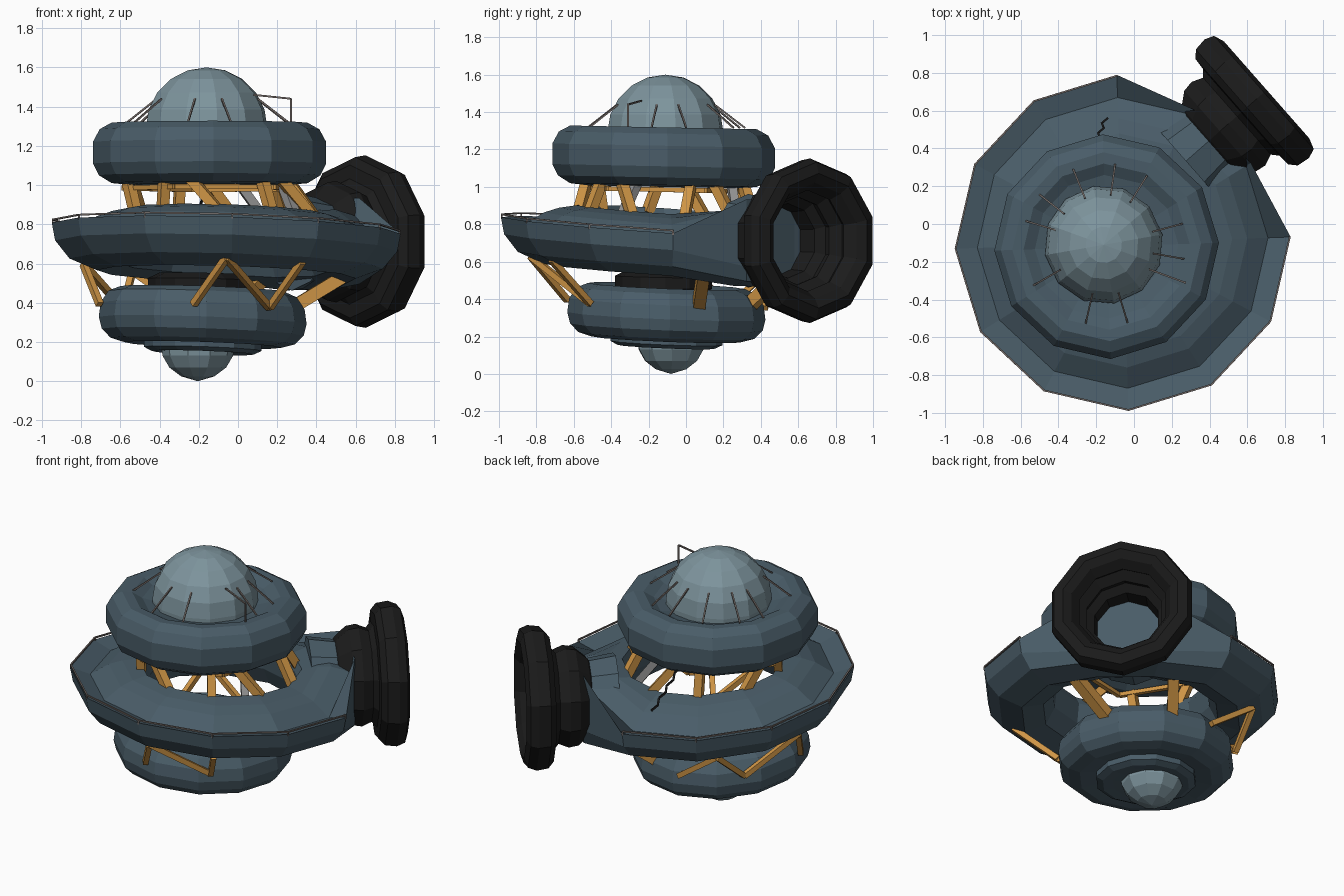
import bpy, bmesh
from math import sin, cos, radians, pi
from mathutils import Vector, Matrix

cube = bpy.data.objects.get("Cube")
if cube:
    bpy.data.objects.remove(cube)


def material(name, rgb):
    m = bpy.data.materials.new(name)
    m.use_nodes = True
    m.diffuse_color = (*rgb, 1)
    m.node_tree.nodes["Principled BSDF"].inputs["Base Color"].default_value = (*rgb, 1)
    return m


HULL = material("hull blue grey", (0.067, 0.108, 0.138))
DOME = material("dome pale blue", (0.205, 0.295, 0.335))
ORANGE = material("strut orange", (0.62, 0.3, 0.06))
BLACK = material("engine black", (0.011, 0.011, 0.011))
GREY = material("strut grey", (0.3, 0.3, 0.3))
RAIL = material("rail brown grey", (0.17, 0.145, 0.135))


def finish(name, bm, mat):
    bmesh.ops.remove_doubles(bm, verts=bm.verts, dist=0.0005)
    bmesh.ops.recalc_face_normals(bm, faces=bm.faces)
    mesh = bpy.data.meshes.new(name)
    bm.to_mesh(mesh)
    bm.free()
    mesh.materials.append(mat)
    ob = bpy.data.objects.new(name, mesh)
    bpy.context.collection.objects.link(ob)
    return ob


def lathe(name, profile, mat, place, segs=12, start=2, closed=False, shape=None):
    """Spin (radius, height) points round z, then place each point."""
    bm = bmesh.new()
    rings = []
    for i in range(segs):
        a = radians(start) + 2 * pi * i / segs
        ring = []
        for r, z in profile:
            if shape:
                r, z = shape(i, r, z)
            ring.append(bm.verts.new(place(Vector((r * cos(a), r * sin(a), z)))))
        rings.append(ring)
    n = len(profile)
    for i in range(segs):
        p, q = rings[i], rings[(i + 1) % segs]
        for j in range(n if closed else n - 1):
            k = (j + 1) % n
            bm.faces.new((p[j], q[j], q[k], p[k]))
    return finish(name, bm, mat)


def tilted(cx, cy, sx=0.0, sy=0.0):
    """Placement that moves to a centre and leans the part."""
    return lambda v: Vector((v.x + cx, v.y + cy, v.z + sx * v.x + sy * v.y))


def beams(name, pairs, width, mat):
    """Square bars between pairs of points, in one object."""
    bm = bmesh.new()
    for a, b in pairs:
        a, b = Vector(a), Vector(b)
        d = b - a
        m = (Matrix.Translation((a + b) / 2) @ d.to_track_quat('Z', 'Y').to_matrix().to_4x4()
             @ Matrix.Diagonal((width, width, d.length, 1)))
        bmesh.ops.create_cube(bm, size=1, matrix=m)
    return finish(name, bm, mat)


def polar(place, deg, r, z):
    a = radians(deg)
    return place(Vector((r * cos(a), r * sin(a), z)))


upper = tilted(-0.145, -0.12, 0, -0.02)
middle = tilted(-0.06, -0.10, -0.03, -0.067)
lower = tilted(-0.18, -0.105, -0.035, -0.04)
dome_at = tilted(-0.16, -0.11)

# Upper ring and its dome
lathe("upper_ring", [(0, 1.26), (0.3, 1.26), (0.38, 1.28), (0.44, 1.315), (0.5, 1.318),
                     (0.56, 1.285), (0.595, 1.22), (0.595, 1.11), (0.565, 1.05),
                     (0.5, 1.01), (0.4, 1.0), (0.3, 1.05), (0, 1.06)], HULL, upper)
quarter = [pi / 2 * i / 5 for i in range(6)]
lathe("upper_dome", [(0.315, 1.24)] + [(0.315 * cos(t), 1.29 + 0.31 * sin(t)) for t in quarter],
      DOME, dome_at, start=10)


# Broad middle ring, swelling into a cowl where the engine is mounted
def cowl(i, r, z):
    if i in (1, 2):
        t = (r - 0.455) / 0.43
        z += 0.2 * t if z > 0.7 else -0.07 * t
        r = min(r, 0.8)
    return r, z


lathe("middle_ring", [(0.89, 0.78), (0.873, 0.69), (0.80, 0.60), (0.66, 0.545),
                      (0.53, 0.58), (0.475, 0.69), (0.46, 0.82), (0.485, 0.87),
                      (0.58, 0.85), (0.66, 0.82), (0.77, 0.745)],
      HULL, middle, closed=True, shape=cowl)

# Lower ring, keel step, keel dome and dark core
lathe("lower_ring", [(0, 0.38), (0.27, 0.39), (0.33, 0.44), (0.42, 0.47), (0.48, 0.445),
                     (0.52, 0.385), (0.53, 0.31), (0.515, 0.25), (0.47, 0.205),
                     (0.4, 0.185), (0.3, 0.2), (0.3, 0.165), (0.26, 0.145),
                     (0.2, 0.15), (0, 0.16)], HULL, lower)
lathe("keel_dome", [(0.185, 0.17), (0.18, 0.13), (0.145, 0.07), (0.085, 0.025), (0, 0)],
      DOME, tilted(-0.205, -0.08), segs=10)
lathe("dark_core", [(0, 0.55), (0.2, 0.55), (0.26, 0.52), (0.26, 0.46), (0.2, 0.42),
                    (0.2, 0.36), (0, 0.36)], BLACK, tilted(-0.2, -0.12, -0.02, -0.02))

# Engine: tapered drum, flared ring and stepped hollow throat
turn = Vector((0.75, 0.66, 0)).to_track_quat('Z', 'Y')


def engine(v):
    return turn @ v + Vector((0.635, 0.65, 0.712))


lathe("engine_nozzle", [(0.195, -0.34), (0.24, -0.31), (0.30, -0.24), (0.31, -0.18),
                        (0.285, -0.12), (0.32, -0.09), (0.39, -0.085), (0.43, -0.05),
                        (0.44, 0.02), (0.42, 0.07), (0.36, 0.09), (0.31, 0.06),
                        (0.27, 0.0), (0.285, -0.03), (0.235, -0.08), (0.245, -0.12),
                        (0.2, -0.16), (0.19, -0.26)],
      BLACK, engine, segs=10, start=18, closed=True)
lathe("engine_mount", [(0, -0.48), (0.25, -0.48), (0.225, -0.32), (0.195, -0.265), (0, -0.265)],
      HULL, engine, segs=10, start=18)

# Struts between the middle and upper rings
posts, hoop = [], []
for k in range(5):
    c = 72 * k + 30
    for s in (-1, 1):
        posts.append((polar(middle, c + 19 * s, 0.475, 0.84), polar(upper, c + 9 * s, 0.42, 1.04)))
    hoop.append((polar(upper, c, 0.44, 0.985), polar(upper, c + 72, 0.44, 0.985)))
beams("upper_struts", posts, 0.05, ORANGE)
beams("upper_hoop", hoop, 0.025, ORANGE)
beams("inner_struts", [(polar(middle, a, 0.47, 0.76), polar(upper, a + 16, 0.38, 1.05))
                       for a in (55, -36)], 0.045, GREY)

# Zigzag struts between the lower ring (low angle) and the middle ring (high angle)
zigzag = [(-50, -58), (-50, -90), (-95, -90), (97, 131), (140, 131), (140, 175), (188, 175)]
beams("lower_struts", [(polar(lower, a, 0.53, 0.37), polar(middle, b, 0.73, 0.58))
                       for a, b in zigzag], 0.032, ORANGE)
beams("engine_struts", [(polar(lower, a, 0.46, 0.38), polar(middle, b, 0.62, 0.56))
                        for a, b in ((22, 18), (70, 74))], 0.065, ORANGE)

# Railing round the rim, left open at the engine
rim = [polar(middle, 92 + 30 * k, 0.885, 0.795) for k in range(10)]
beams("rim_rail", list(zip(rim, rim[1:])) + [(p, p - Vector((0, 0, 0.025))) for p in rim],
      0.009, RAIL)

# Stays and a bent aerial around the upper dome
stays = [(polar(dome_at, a, 0.265, 1.44), polar(dome_at, a, 0.43, 1.315))
         for a in (112, 82, 58, 15, -10, -73, -103, -150, 163, 142)]
elbow = Vector((0.27, -0.31, 1.44))
stays += [((0.08, -0.24, 1.46), elbow), (elbow, elbow - Vector((0, 0, 0.13)))]
beams("dome_stays", stays, 0.009, RAIL)

# Loose cable hanging from the upper ring to the middle ring
cable = [Vector((-0.15 - 0.01 * i + 0.01 * (-1) ** i, 0.56 - 0.026 * i, 0.80 + 0.034 * i))
         for i in range(8)]
beams("loose_cable", list(zip(cable, cable[1:])), 0.011, BLACK)
